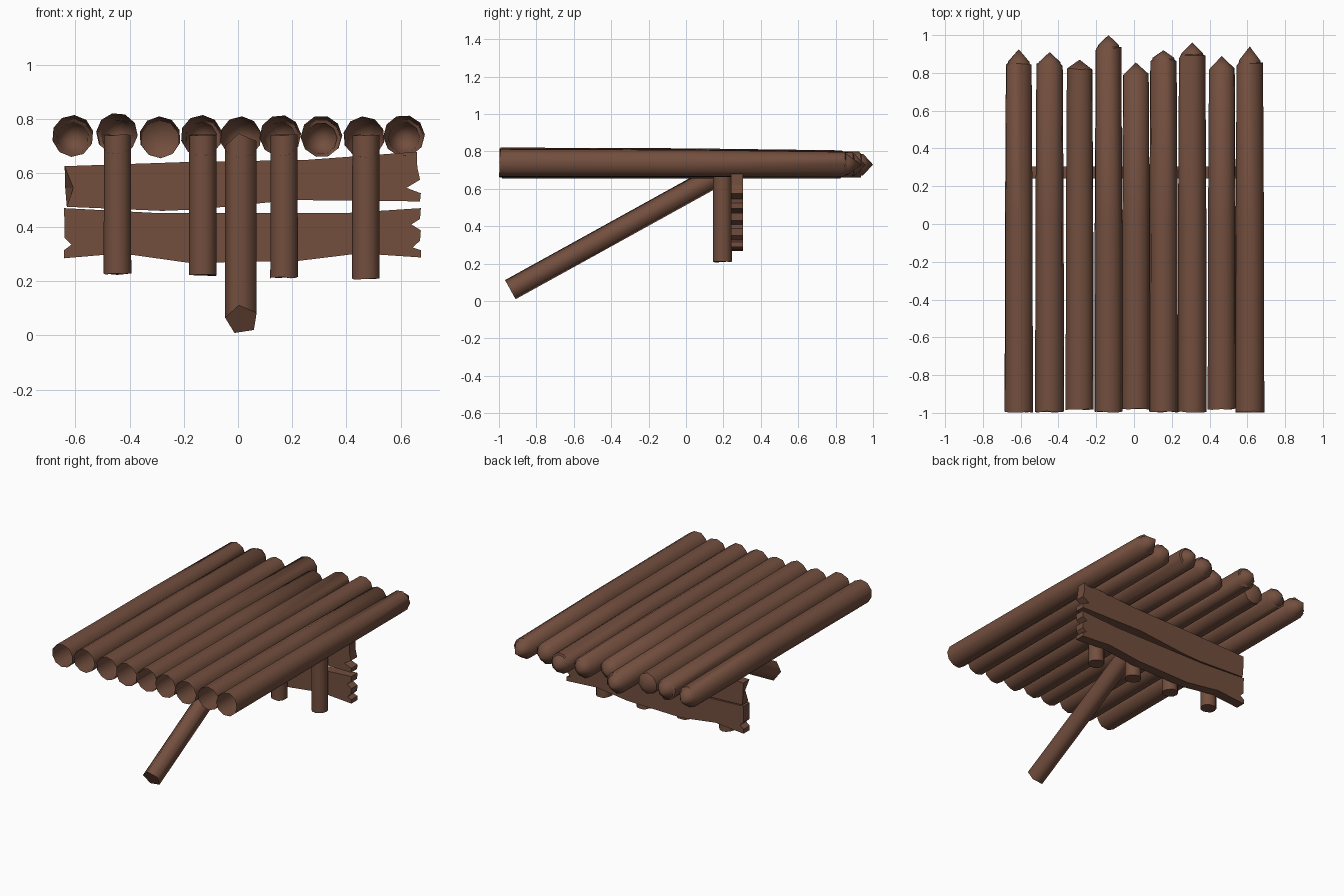
import bpy, bmesh, math, random
from mathutils import Vector

random.seed(4)
if "Cube" in bpy.data.objects:
    bpy.data.objects.remove(bpy.data.objects["Cube"])

wood = bpy.data.materials.new("brown_wood")
wood.use_nodes = True
BROWN = (0.17, 0.077, 0.048, 1)
wood.diffuse_color = BROWN
wood.node_tree.nodes["Principled BSDF"].inputs["Base Color"].default_value = BROWN
wood.node_tree.nodes["Principled BSDF"].inputs["Roughness"].default_value = 0.9


def finish(bm, name, smooth=None):
    bmesh.ops.recalc_face_normals(bm, faces=bm.faces)
    mesh = bpy.data.meshes.new(name)
    bm.to_mesh(mesh)
    bm.free()
    mesh.materials.append(wood)
    obj = bpy.data.objects.new(name, mesh)
    bpy.context.collection.objects.link(obj)
    if smooth:
        bpy.ops.object.select_all(action='DESELECT')
        obj.select_set(True)
        bpy.context.view_layer.objects.active = obj
        bpy.ops.object.shade_smooth_by_angle(angle=math.radians(smooth))
    return obj


def pole(name, rings, sides, cap_start=True, cap_end=True, tip=None, turn=0.0, smooth=50):
    """Loft round rings of (centre, radius, end_chipping) along one straight axis."""
    bm = bmesh.new()
    axis = (Vector(rings[-1][0]) - Vector(rings[0][0])).normalized()
    side = axis.cross(Vector((0, 0, 1)))
    side = side.normalized() if side.length > 0.2 else Vector((1, 0, 0))
    up = side.cross(axis)
    loops = []
    for centre, radius, chip in rings:
        loop = []
        for i in range(sides):
            a = turn + math.tau * i / sides
            p = Vector(centre) + (side * math.cos(a) + up * math.sin(a)) * radius
            loop.append(bm.verts.new(p + axis * random.uniform(-chip, chip)))
        loops.append(loop)
    for lo, hi in zip(loops, loops[1:]):
        for i in range(sides):
            j = (i + 1) % sides
            bm.faces.new((lo[i], lo[j], hi[j], hi[i]))
    if cap_start:
        bm.faces.new(loops[0])
    if tip:
        t = bm.verts.new(tip)
        for i in range(sides):
            bm.faces.new((loops[-1][i], loops[-1][(i + 1) % sides], t))
    elif cap_end:
        bm.faces.new(loops[-1])
    return finish(bm, name, smooth)


# Deck logs, hollow at the front and sharpened at the back: x, z, shoulder, tip, necked
logs = [
    (-0.61, 0.737, 0.84, 0.925, True),
    (-0.447, 0.745, 0.84, 0.91, True),
    (-0.288, 0.732, 0.82, 0.87, False),
    (-0.135, 0.737, 0.925, 1.0, True),
    (0.01, 0.732, 0.79, 0.855, False),
    (0.156, 0.737, 0.86, 0.92, True),
    (0.308, 0.735, 0.885, 0.96, True),
    (0.465, 0.732, 0.82, 0.89, False),
    (0.613, 0.737, 0.845, 0.94, True),
]
for n, (x, z, shoulder, tip, necked) in enumerate(logs):
    front = -0.995 if necked else -0.98
    rings = [((x, front, z), 0.077, 0.004),
             ((x, 0.0, z - 0.002), 0.075, 0),
             ((x, shoulder, z - 0.008), 0.07, 0.012 if necked else 0.004)]
    if necked:
        rings.append(((x, shoulder + 0.012, z - 0.008), 0.058, 0.003))
        rings.append(((x, shoulder + 0.02, z - 0.008), 0.057, 0.003))
    pole(f"deck_log_{n + 1}", rings, 10, cap_start=False,
         tip=(x, tip, z - 0.008), turn=random.random())

# Upright posts carrying the deck
for n, (x, bottom) in enumerate([(-0.445, 0.226), (-0.13, 0.222), (0.17, 0.214), (0.472, 0.209)]):
    pole(f"post_{n + 1}", [((x, 0.195, bottom), 0.051, 0.003),
                           ((x, 0.195, 0.74), 0.05, 0.003)], 12)

# Slanted five-sided prop
pole("slanted_prop", [((0.014, -0.938, 0.058), 0.062, 0),
                      ((0.014, 0.21, 0.692), 0.062, 0)], 5, turn=math.radians(28), smooth=80)


def plank(name, outline, chipped=()):
    """Extrude an x-z outline; chipped points are set in on the front side only."""
    bm = bmesh.new()
    front = [bm.verts.new((x + (0.03 if i in chipped else 0), 0.24, z))
             for i, (x, z) in enumerate(outline)]
    back = [bm.verts.new((x, 0.305, z)) for x, z in outline]
    bm.faces.new(front)
    bm.faces.new(back[::-1])
    for i in range(len(outline)):
        j = (i + 1) % len(outline)
        bm.faces.new((front[i], front[j], back[j], back[i]))
    return finish(bm, name)


# Cross planks with splintered ends
plank("upper_plank", [
    (-0.64, 0.625), (-0.638, 0.545), (-0.632, 0.475), (-0.28, 0.46), (-0.15, 0.465),
    (0.2, 0.5), (0.672, 0.495), (0.675, 0.525), (0.622, 0.545), (0.672, 0.575),
    (0.662, 0.62), (0.66, 0.678), (0.25, 0.648), (-0.2, 0.64)], chipped=(1,))
plank("lower_plank", [
    (-0.642, 0.47), (-0.64, 0.36), (-0.615, 0.335), (-0.642, 0.315), (-0.642, 0.285),
    (-0.43, 0.303), (-0.18, 0.268), (0.22, 0.275), (0.45, 0.303), (0.675, 0.288),
    (0.675, 0.315), (0.645, 0.325), (0.672, 0.35), (0.675, 0.388), (0.64, 0.41),
    (0.672, 0.43), (0.675, 0.47), (0.4, 0.452), (-0.3, 0.452)])
